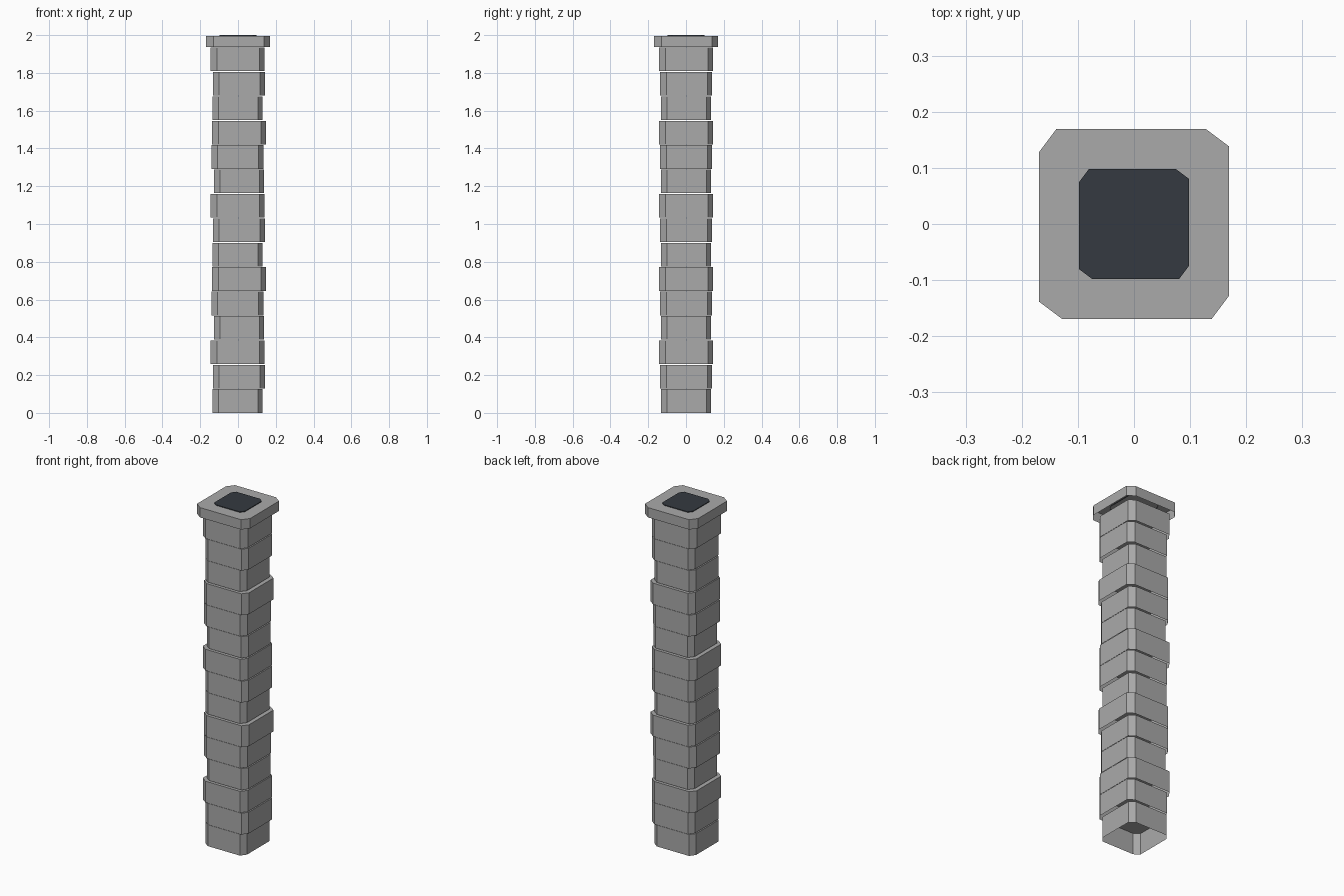
import bpy
import bmesh

cube = bpy.data.objects.get("Cube")
if cube:
    bpy.data.objects.remove(cube, do_unlink=True)


def make_material(name, colour):
    mat = bpy.data.materials.new(name)
    mat.use_nodes = True
    mat.diffuse_color = colour
    mat.node_tree.nodes["Principled BSDF"].inputs["Base Color"].default_value = colour
    return mat


def outline(half):
    """Square with slightly skewed cut corners, repeated by quarter turns."""
    points = []
    x1, y1, x2, y2 = half, 0.82 * half, 0.76 * half, half
    for _ in range(4):
        points += [(x1, y1), (x2, y2)]
        x1, y1, x2, y2 = -y1, x1, -y2, x2
    return points


def make_block(name, half, bottom, top, mat, shift=0.0):
    """Hollow block: walls and a lid, open underneath."""
    bm = bmesh.new()
    low = [bm.verts.new((x + shift, y, bottom)) for x, y in outline(half)]
    high = [bm.verts.new((x + shift, y, top)) for x, y in outline(half)]
    for i in range(len(low)):
        j = (i + 1) % len(low)
        bm.faces.new((low[i], low[j], high[j], high[i]))
    bm.faces.new(high)
    mesh = bpy.data.meshes.new(name)
    bm.to_mesh(mesh)
    bm.free()
    mesh.materials.append(mat)
    obj = bpy.data.objects.new(name, mesh)
    bpy.context.collection.objects.link(obj)
    return obj


stone = make_material("grey stone", (0.40, 0.40, 0.40, 1))
soot = make_material("dark soot", (0.035, 0.042, 0.052, 1))

# Stacked courses, cycling through three widths and swaying from side to side
pitch = 0.1292
for i in range(15):
    half = 0.132 + 0.0055 * (i % 3)
    shift = 0.005 if i % 2 else -0.0035
    make_block(f"stone_course_{i + 1}", half, i * pitch, (i + 1) * pitch - 0.004, stone, shift)

# Wide coping and the dark flue opening
make_block("coping", 0.169, 1.938, 1.996, stone)
make_block("flue_opening", 0.098, 1.992, 2.0, soot)
